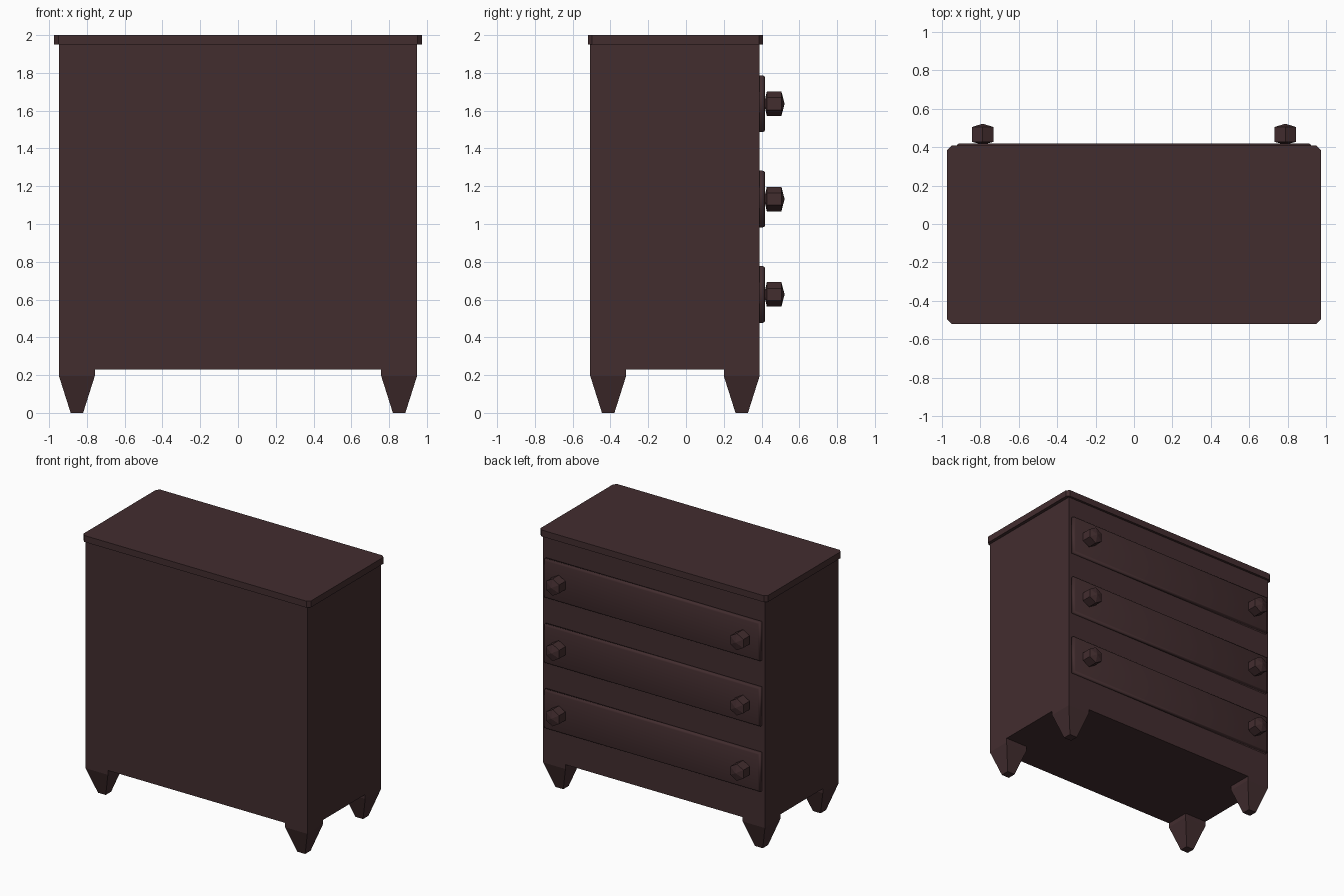
import bpy, bmesh, math
from mathutils import Matrix

if "Cube" in bpy.data.objects:
    bpy.data.objects.remove(bpy.data.objects["Cube"])

wood = bpy.data.materials.new("dark_wood")
wood.diffuse_color = (0.055, 0.026, 0.028, 1)
wood.use_nodes = True
wood.node_tree.nodes["Principled BSDF"].inputs["Base Color"].default_value = wood.diffuse_color


def finish(name, bm):
    bmesh.ops.recalc_face_normals(bm, faces=bm.faces[:])
    mesh = bpy.data.meshes.new(name)
    bm.to_mesh(mesh)
    bm.free()
    mesh.materials.append(wood)
    ob = bpy.data.objects.new(name, mesh)
    bpy.context.collection.objects.link(ob)
    return ob


def box_bm(lo, hi):
    bm = bmesh.new()
    bmesh.ops.create_cube(bm, size=1)
    for v in bm.verts:
        v.co = [(a + b) / 2 + c * (b - a) for a, b, c in zip(lo, hi, v.co)]
    return bm


# Carcass
finish("body", box_bm((-0.948, -0.507, 0.23), (0.948, 0.39, 1.95)))

# Top board with clipped vertical corners
bm = box_bm((-0.973, -0.52, 1.95), (0.973, 0.408, 2.0))
upright = [e for e in bm.edges if abs(e.verts[0].co.z - e.verts[1].co.z) > 0.01]
bmesh.ops.bevel(bm, geom=upright, offset=0.022, segments=1, affect='EDGES')
finish("top_board", bm)


# Tapered legs: short square block, then taper to a small foot
def leg(name, cx, cy):
    bm = bmesh.new()
    rings = []
    for z, h in ((0.23, 0.095), (0.196, 0.095), (0.0, 0.033)):
        rings.append([bm.verts.new((cx + sx * h, cy + sy * h, z))
                      for sx, sy in ((-1, -1), (1, -1), (1, 1), (-1, 1))])
    for a, b in zip(rings, rings[1:]):
        for i in range(4):
            bm.faces.new((a[i], a[(i + 1) % 4], b[(i + 1) % 4], b[i]))
    bm.faces.new(rings[0])
    bm.faces.new(rings[-1])
    finish(name, bm)


for side, cx in (("left", -0.853), ("right", 0.853)):
    for end, cy in (("front", -0.412), ("back", 0.295)):
        leg(f"{end}_{side}_leg", cx, cy)


# Six-sided knob with pointed ends, axis along y
def knob(name, cx, cz):
    bm = bmesh.new()
    r = 0.065
    rings = [[bm.verts.new((cx + r * math.sin(i * math.pi / 3), y,
                            cz + r * math.cos(i * math.pi / 3))) for i in range(6)]
             for y in (0.428, 0.505)]
    tips = [bm.verts.new((cx, y, cz)) for y in (0.413, 0.522)]
    for i in range(6):
        j = (i + 1) % 6
        bm.faces.new((rings[0][i], rings[0][j], rings[1][j], rings[1][i]))
        for ring, tip in zip(rings, tips):
            bm.faces.new((ring[i], ring[j], tip))
    finish(name, bm)


# Drawers with softly bevelled fronts, two knobs each
for n, cz in enumerate((0.627, 1.132, 1.637), 1):
    bm = box_bm((-0.923, 0.385, cz - 0.15), (0.923, 0.419, cz + 0.15))
    front = [e for e in bm.edges if all(v.co.y > 0.4 for v in e.verts)]
    bmesh.ops.bevel(bm, geom=front, offset=0.013, segments=2, profile=0.5, affect='EDGES')
    for f in bm.faces:
        f.smooth = True
    finish(f"drawer_{n}", bm)
    for side, cx in (("left", -0.788), ("right", 0.788)):
        knob(f"drawer_{n}_{side}_knob", cx, cz)
